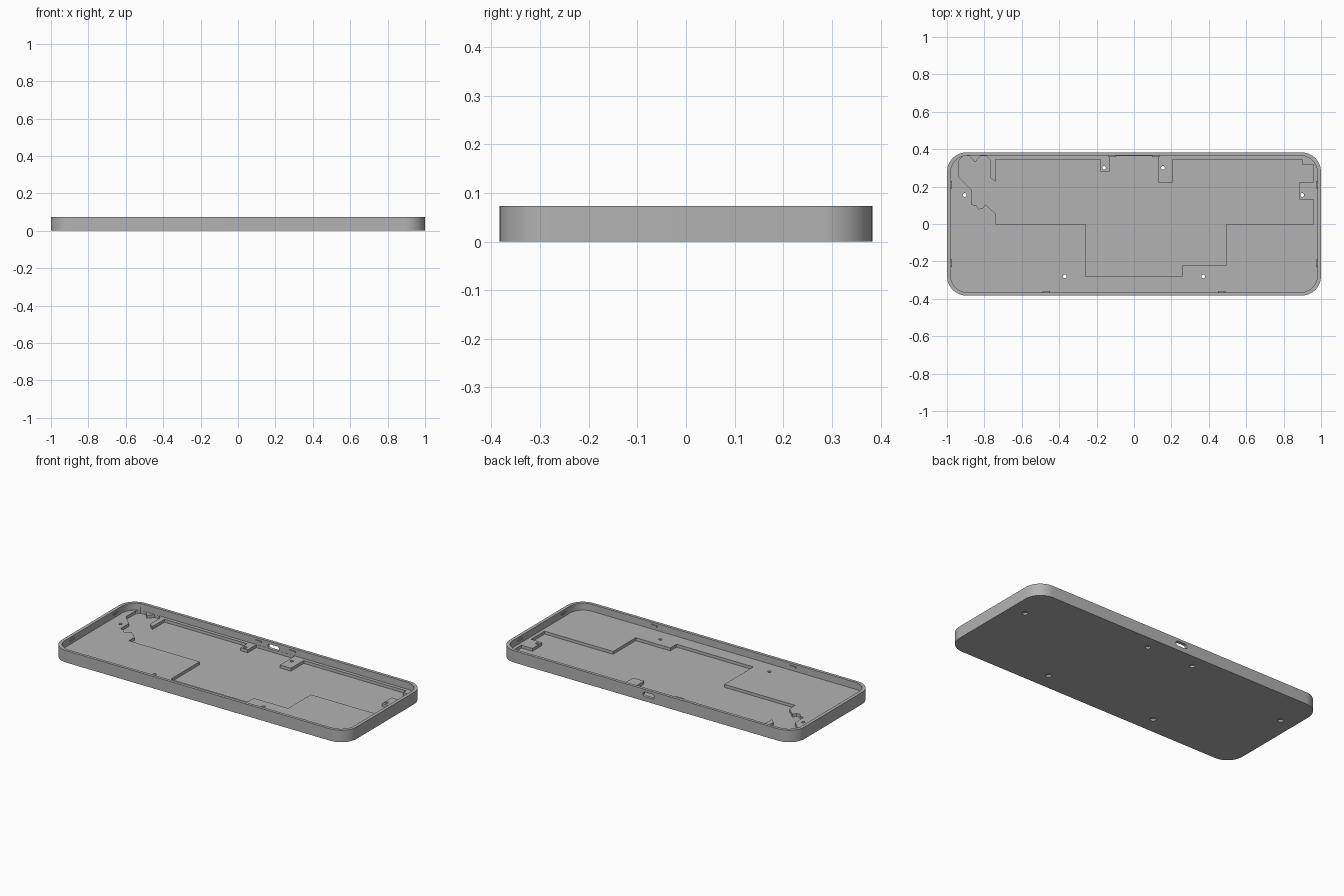
import bpy, math

cube = bpy.data.objects.get("Cube")
if cube:
    bpy.data.objects.remove(cube, do_unlink=True)

HEIGHT, FLOOR, POCKET = 0.073, 0.03, 0.012

grey = bpy.data.materials.new("plain grey")
grey.use_nodes = True
COLOUR = (0.45, 0.45, 0.45, 1)
grey.diffuse_color = COLOUR
grey.node_tree.nodes["Principled BSDF"].inputs["Base Color"].default_value = COLOUR


def prism(name, outline, z0, z1):
    """Solid with a flat counter-clockwise outline between two heights."""
    n = len(outline)
    verts = [(x, y, z) for z in (z0, z1) for x, y in outline]
    faces = [list(range(n))[::-1], list(range(n, 2 * n))]
    faces += [(i, (i + 1) % n, n + (i + 1) % n, n + i) for i in range(n)]
    mesh = bpy.data.meshes.new(name)
    mesh.from_pydata(verts, [], faces)
    mesh.materials.append(grey)
    obj = bpy.data.objects.new(name, mesh)
    bpy.context.collection.objects.link(obj)
    return obj


def rounded(hx, hy, r, steps=12):
    """Outline of a rectangle with round corners."""
    points = []
    for k, (sx, sy) in enumerate([(1, 1), (-1, 1), (-1, -1), (1, -1)]):
        for i in range(steps + 1):
            a = math.pi / 2 * (k + i / steps)
            points.append((sx * (hx - r) + r * math.cos(a), sy * (hy - r) + r * math.sin(a)))
    return points


def disc(x, y, r, steps=20):
    turn = math.tau / steps
    return [(x + r * math.cos(i * turn), y + r * math.sin(i * turn)) for i in range(steps)]


def carve(target, cutter):
    """Subtract a cutter and discard it."""
    cutter.hide_render = True
    mod = target.modifiers.new("cut", "BOOLEAN")
    mod.operation, mod.solver, mod.object = "DIFFERENCE", "EXACT", cutter
    bpy.context.view_layer.objects.active = target
    bpy.ops.object.modifier_apply(modifier=mod.name)
    bpy.data.objects.remove(cutter, do_unlink=True)


# Outer shell and the open tray inside it
tray = prism("case_tray", rounded(1, 0.383, 0.105), 0, HEIGHT)
carve(tray, prism("tray_cutter", rounded(0.98, 0.365, 0.088), FLOOR, 0.2))

# Stepped recess for the circuit board
recess = [
    (-0.74, 0.345), (-0.74, 0.225), (-0.77, 0.25), (-0.77, 0.345), (-0.79, 0.364),
    (-0.82, 0.364), (-0.85, 0.33), (-0.88, 0.364), (-0.915, 0.364), (-0.935, 0.34),
    (-0.935, 0.25), (-0.87, 0.185), (-0.87, 0.105), (-0.845, 0.1), (-0.83, 0.08),
    (-0.81, 0.085), (-0.795, 0.105), (-0.74, 0.055), (-0.74, 0), (-0.26, 0),
    (-0.26, -0.28), (0.26, -0.28), (0.26, -0.22), (0.495, -0.22), (0.495, 0),
    (0.96, 0), (0.96, 0.13), (0.885, 0.13), (0.885, 0.225), (0.96, 0.225),
    (0.96, 0.315), (0.9, 0.315), (0.9, 0.345), (0.205, 0.345), (0.205, 0.22),
    (0.13, 0.22), (0.13, 0.364), (-0.13, 0.364), (-0.13, 0.28), (-0.18, 0.28),
    (-0.18, 0.345)]
carve(tray, prism("recess_cutter", recess, POCKET, 0.05))

# Screw holes, counterbored from below
for x, y in [(-0.16, 0.3), (0.155, 0.3), (-0.905, 0.155), (0.9, 0.155),
             (-0.37, -0.28), (0.37, -0.28)]:
    carve(tray, prism("screw_cutter", disc(x, y, 0.01), -0.1, 0.1))
    carve(tray, prism("counterbore_cutter", disc(x, y, 0.016), -0.1, 0.012))

# Cable port through the back wall
port = prism("port_cutter", rounded(0.039, 0.014, 0.0135, 6), -0.05, 0.05)
port.rotation_euler.x = math.pi / 2
port.location = (-0.015, 0.375, 0.042)
bpy.context.view_layer.update()
carve(tray, port)

# Small snap ridges on the inner walls
def ridge(name, x, y, hx, hy):
    prism(name, [(x - hx, y - hy), (x + hx, y - hy), (x + hx, y + hy), (x - hx, y + hy)],
          0.05, 0.06)

for side, s in (("right", -1), ("left", 1)):
    ridge("front_snap_ridge_" + side, s * 0.47, -0.364, 0.02, 0.005)
    ridge("back_snap_ridge_" + side, s * 0.115, 0.364, 0.02, 0.005)
    for end, y in (("front", -0.21), ("back", 0.21)):
        ridge(side + "_snap_ridge_" + end, s * 0.979, y, 0.005, 0.02)

# Smooth round walls, crisp edges
bpy.ops.object.select_all(action="DESELECT")
tray.select_set(True)
bpy.context.view_layer.objects.active = tray
bpy.ops.object.shade_smooth_by_angle(angle=math.radians(30))
